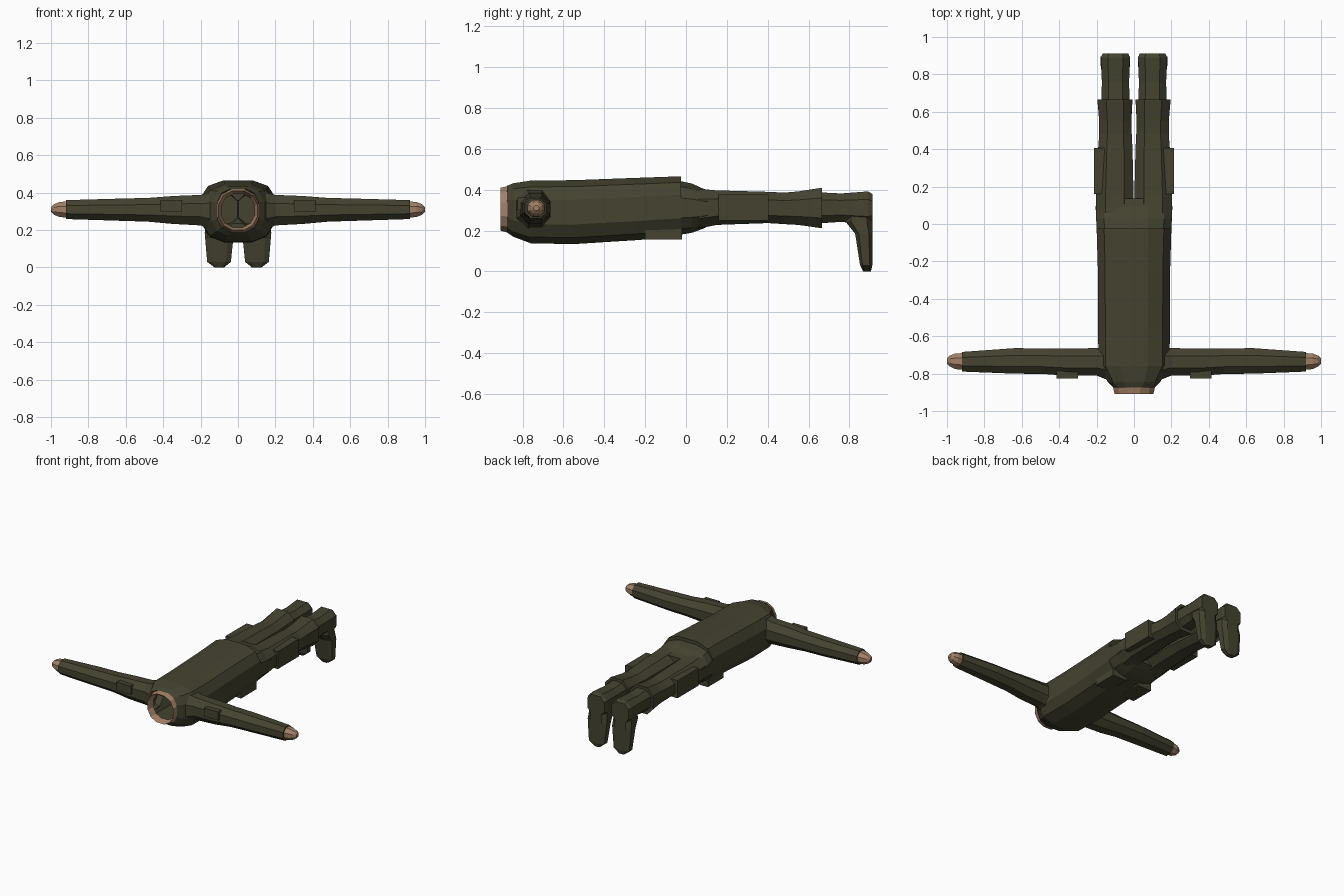
import bpy, bmesh, math


def material(name, rgb):
    m = bpy.data.materials.new(name)
    m.diffuse_color = (*rgb, 1)
    return m


OLIVE = material("olive cloth", (0.058, 0.056, 0.030))
SKIN = material("skin", (0.36, 0.22, 0.135))


def finish(name, bm, mat):
    me = bpy.data.meshes.new(name)
    bm.to_mesh(me)
    bm.free()
    me.materials.append(mat)
    ob = bpy.data.objects.new(name, me)
    bpy.context.collection.objects.link(ob)
    return ob


def loft(name, axis, rings, mat, n=10, power=0.75, caps=(False, False), mirror=False):
    """Skin rings (position, a0, a1, b0, b1) along an axis; a, b are the other two axes."""
    for side in ((1, -1) if mirror else (1,)):
        bm = bmesh.new()
        loops = []
        for p, a0, a1, b0, b1 in rings:
            loop = []
            for i in range(n):
                t = 2 * math.pi * (i + 0.5) / n
                c, s = math.cos(t), math.sin(t)
                k = math.cos(math.pi / n)
                c = math.copysign(min(1, abs(c) / k) ** power, c)
                s = math.copysign(min(1, abs(s) / k) ** power, s)
                a = (a0 + a1) / 2 + (a1 - a0) / 2 * c
                b = (b0 + b1) / 2 + (b1 - b0) / 2 * s
                co = {"x": (p, a, b), "y": (a, p, b), "z": (a, b, p)}[axis]
                loop.append(bm.verts.new((co[0] * side, co[1], co[2])))
            loops.append(loop)
        for l, m in zip(loops, loops[1:]):
            for i in range(n):
                j = (i + 1) % n
                bm.faces.new((l[i], l[j], m[j], m[i]))
        for flag, l in zip(caps, (loops[0], loops[-1])):
            if flag:
                bm.faces.new(l)
        bmesh.ops.recalc_face_normals(bm, faces=bm.faces)
        label = name if not mirror else ("left_" if side > 0 else "right_") + name
        finish(label, bm, mat)


def pocket(name, x, y, z):
    """Mirrored box given by its ranges."""
    for side in (1, -1):
        bm = bmesh.new()
        bmesh.ops.create_cube(bm, size=1)
        for v in bm.verts:
            v.co = [(r[0] + r[1]) / 2 + c * (r[1] - r[0]) for r, c in zip((x, y, z), v.co)]
            v.co.x *= side
        bmesh.ops.recalc_face_normals(bm, faces=bm.faces)
        finish(("left_" if side > 0 else "right_") + name, bm, OLIVE)


# Jacket body, open at the neck and hem
loft("jacket", "y", [
    (-0.875, -0.11, 0.11, 0.19, 0.42),
    (-0.845, -0.14, 0.14, 0.17, 0.432),
    (-0.76, -0.19, 0.19, 0.138, 0.445),
    (-0.55, -0.192, 0.192, 0.134, 0.447),
    (-0.25, -0.193, 0.193, 0.153, 0.458),
    (-0.025, -0.20, 0.20, 0.17, 0.466),
    (-0.025, -0.19, 0.19, 0.18, 0.44)], OLIVE, n=12, power=0.72)

# Hollow neck with a rim
loft("neck", "y", [
    (-0.86, -0.115, 0.115, 0.187, 0.42),
    (-0.908, -0.104, 0.104, 0.20, 0.41),
    (-0.86, -0.088, 0.088, 0.215, 0.392)], SKIN, n=12, power=0.9)

# Hips
loft("hips", "y", [
    (-0.04, -0.198, 0.198, 0.178, 0.445),
    (0.03, -0.203, 0.203, 0.19, 0.43),
    (0.09, -0.205, 0.205, 0.212, 0.403),
    (0.135, -0.202, 0.202, 0.235, 0.396)], OLIVE, n=12, power=0.75, caps=(False, True))

# Trouser legs with flared cuffs
loft("trouser_leg", "y", [
    (0.06, 0.0, 0.203, 0.21, 0.405),
    (0.15, 0.002, 0.203, 0.228, 0.397),
    (0.40, 0.008, 0.192, 0.237, 0.39),
    (0.48, 0.012, 0.186, 0.232, 0.386),
    (0.55, 0.014, 0.186, 0.228, 0.392),
    (0.665, 0.008, 0.196, 0.212, 0.41),
    (0.665, 0.022, 0.178, 0.24, 0.39)], OLIVE, n=8, power=0.8, mirror=True)

# Boots: shaft and downward pointing foot
loft("boot_shaft", "y", [
    (0.64, 0.024, 0.174, 0.235, 0.388),
    (0.76, 0.026, 0.172, 0.243, 0.382),
    (0.89, 0.022, 0.176, 0.23, 0.392),
    (0.912, 0.03, 0.168, 0.24, 0.38)], OLIVE, n=8, power=0.75, caps=(False, True), mirror=True)
loft("boot_foot", "z", [
    (0.33, 0.03, 0.168, 0.79, 0.911),
    (0.245, 0.026, 0.172, 0.78, 0.912),
    (0.185, 0.022, 0.178, 0.828, 0.912),
    (0.03, 0.038, 0.165, 0.852, 0.912),
    (0.0, 0.075, 0.125, 0.868, 0.905)], OLIVE, n=8, power=0.6, caps=(True, True), mirror=True)

# Sleeves and hands
loft("sleeve", "x", [
    (0.15, -0.83, -0.655, 0.205, 0.40),
    (0.20, -0.81, -0.664, 0.225, 0.388),
    (0.35, -0.812, -0.665, 0.233, 0.382),
    (0.48, -0.802, -0.665, 0.245, 0.372),
    (0.64, -0.80, -0.664, 0.25, 0.368),
    (0.92, -0.789, -0.684, 0.259, 0.36)], OLIVE, n=8, power=0.95, caps=(False, True), mirror=True)
loft("hand", "x", [
    (0.90, -0.78, -0.69, 0.265, 0.354),
    (0.955, -0.776, -0.692, 0.27, 0.35),
    (0.985, -0.762, -0.704, 0.282, 0.338),
    (1.0, -0.747, -0.719, 0.298, 0.322)], SKIN, n=8, power=1, caps=(False, True), mirror=True)

# Pockets on sleeves, thighs and jacket hem
pocket("sleeve_pocket", (0.30, 0.415), (-0.825, -0.77), (0.30, 0.362))
pocket("thigh_pocket", (0.15, 0.214), (0.16, 0.405), (0.25, 0.38))
pocket("hem_pocket", (0.05, 0.165), (-0.20, -0.02), (0.157, 0.235))
